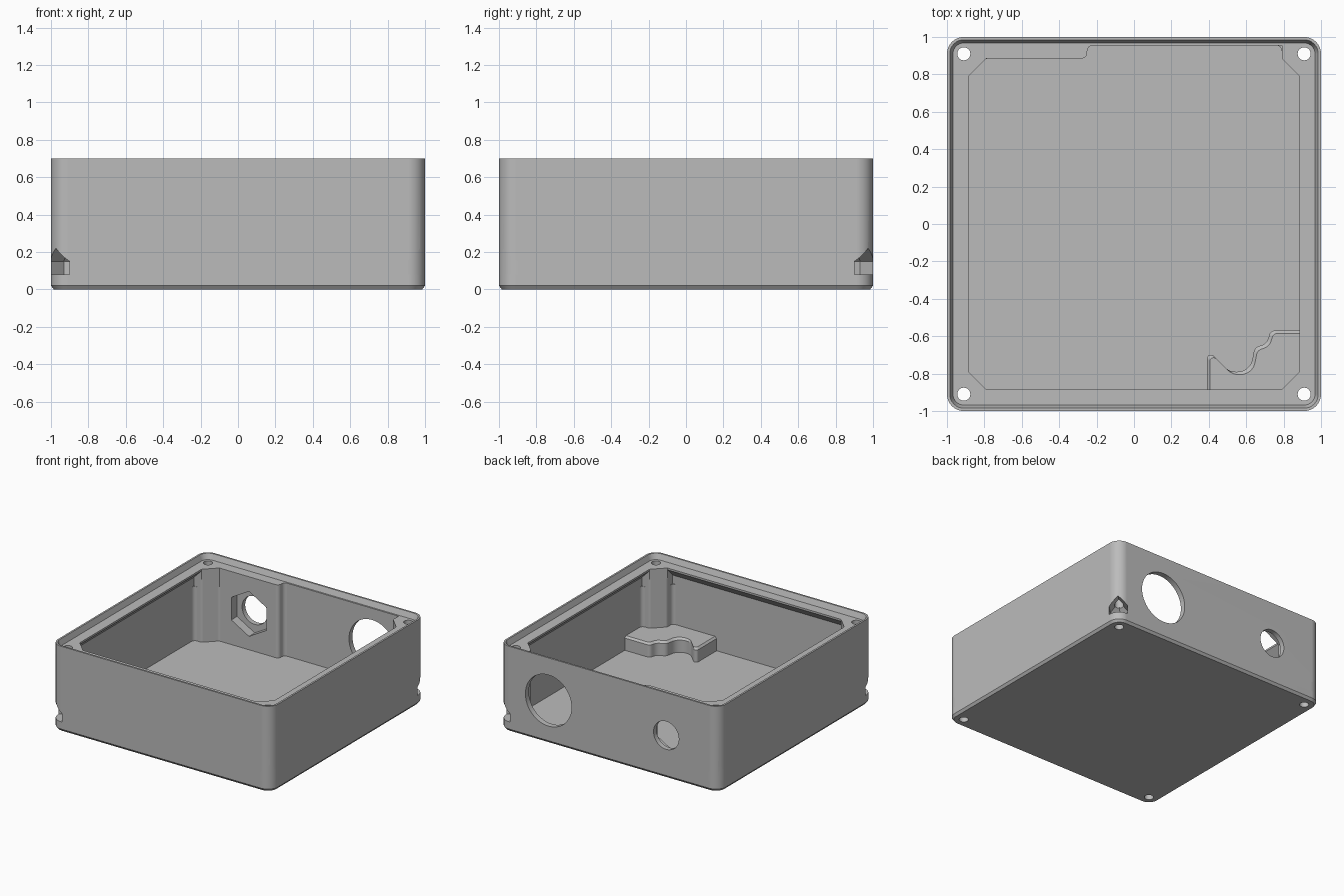
import bpy, bmesh, math
from mathutils import Vector, Matrix

if "Cube" in bpy.data.objects:
    bpy.data.objects.remove(bpy.data.objects["Cube"])

grey = bpy.data.materials.new("plain grey")
grey.use_nodes = True
grey.diffuse_color = (0.5, 0.5, 0.5, 1)
grey.node_tree.nodes["Principled BSDF"].inputs["Base Color"].default_value = (0.5, 0.5, 0.5, 1)


def fillet(corners, steps=8):
    """Outline from (x, y, radius) corners, rounding each one."""
    out = []
    for i, (x, y, r) in enumerate(corners):
        p = Vector((x, y))
        if not r:
            out.append(p)
            continue
        d1 = (Vector(corners[i - 1][:2]) - p).normalized()
        d2 = (Vector(corners[(i + 1) % len(corners)][:2]) - p).normalized()
        half = d1.angle(d2) / 2
        centre = p + (d1 + d2).normalized() * r / math.sin(half)
        start = p + d1 * r / math.tan(half) - centre
        end = p + d2 * r / math.tan(half) - centre
        sweep = math.atan2(start.x * end.y - start.y * end.x, start.dot(end))
        for s in range(steps + 1):
            out.append(centre + Matrix.Rotation(sweep * s / steps, 2) @ start)
    return out


def circle(x, y, r, n=48, turn=0.0):
    return [Vector((x + r * math.cos(turn + math.tau * i / n),
                    y + r * math.sin(turn + math.tau * i / n))) for i in range(n)]


def finish(name, bm):
    bmesh.ops.recalc_face_normals(bm, faces=bm.faces)
    mesh = bpy.data.meshes.new(name)
    bm.to_mesh(mesh)
    bm.free()
    mesh.materials.append(grey)
    obj = bpy.data.objects.new(name, mesh)
    bpy.context.collection.objects.link(obj)
    return obj


def loft(name, rings, matrix=Matrix()):
    """Closed solid through (outline, height) rings."""
    bm = bmesh.new()
    loops = [[bm.verts.new(matrix @ Vector((p.x, p.y, z))) for p in plan] for plan, z in rings]
    for a, b in zip(loops, loops[1:]):
        for i in range(len(a)):
            bm.faces.new((a[i - 1], a[i], b[i], b[i - 1]))
    bm.faces.new(loops[0])
    bm.faces.new(loops[-1])
    return finish(name, bm)


def hull(name, points, angle):
    bm = bmesh.new()
    turn = Matrix.Rotation(angle, 3, 'Z')
    for p in points:
        bm.verts.new(turn @ Vector(p))
    res = bmesh.ops.convex_hull(bm, input=bm.verts)
    bmesh.ops.dissolve_limit(bm, angle_limit=0.01, verts=bm.verts, edges=bm.edges)
    return finish(name, bm)


def combine(target, tool, operation='DIFFERENCE'):
    mod = target.modifiers.new(tool.name, 'BOOLEAN')
    mod.operation, mod.solver, mod.object = operation, 'EXACT', tool
    bpy.context.view_layer.objects.active = target
    bpy.ops.object.modifier_apply(modifier=mod.name)
    bpy.data.objects.remove(tool)


def rounded_square(h, r):
    return fillet([(h, -h, r), (h, h, r), (-h, h, r), (-h, -h, r)])


def quarter(points, k):
    """Turn (x, y, radius) corners by k quarter turns."""
    for _ in range(k):
        points = [(-y, x, r) for x, y, r in points]
    return points


# Outer shell with bottom chamfer and recessed lid seat
box = loft("enclosure_body", [
    (rounded_square(0.985, 0.075), 0), (rounded_square(1, 0.09), 0.02),
    (rounded_square(1, 0.09), 0.7), (rounded_square(0.985, 0.075), 0.7),
    (rounded_square(0.968, 0.058), 0.655)])

# Cavity between four corner posts, thicker at the back behind the small port
wall, brim, post, soft = 0.955, 0.885, 0.79, 0.03
floor = 0.055
lower, opening = [], []
thick_pad = [(-0.25, wall, soft), (-0.25, brim, soft)]
for k in range(4):
    side = [(wall, post, soft), (brim, post, soft)]
    nose = [(post, brim, soft), (post, wall, soft)]
    chamfer = [(brim, post, 0), (post, brim, 0)]
    if k == 1:
        lower += thick_pad + [(-post, brim, soft), (-brim, post, soft), (-wall, post, soft)]
        opening += thick_pad + quarter(chamfer, k)
    else:
        lower += quarter(side + nose, k)
        opening += quarter(chamfer, k)
    if k == 0:
        opening.append((post, wall, 0))
combine(box, loft("cavity", [(fillet(lower), floor), (fillet(lower), 0.57)]))
combine(box, loft("opening", [(fillet(opening), 0.5), (fillet(opening), 0.8)]))

# Sloped underside of the brim on the front and both sides
for angle in (0, math.pi, -math.pi / 2):
    combine(box, hull("brim_slope", [
        (x, s * post, z) for s in (-1, 1)
        for x, z in ((0.8, 0.5), (wall, 0.5), (wall, 0.57), (brim, 0.64), (0.8, 0.64))], angle))

# Raised wavy step in one corner of the floor
wave = fillet([(0.97, -0.57, 0), (0.73, -0.57, 0.03), (0.71, -0.64, 0.06),
               (0.645, -0.66, 0.04), (0.62, -0.79, 0.08), (0.51, -0.79, 0.08),
               (0.42, -0.70, 0.02), (0.39, -0.70, 0.019), (0.39, -0.97, 0),
               (0.8, -0.97, 0), (0.97, -0.8, 0)])
inner = [p + Vector((0.015, -0.015)) for p in wave]
combine(box, loft("floor_step", [(wave, 0.03), (wave, 0.155), (inner, 0.17)]), 'UNION')

# Screw holes and gabled nut pockets at the corners
hole, half = 0.91, 0.07
axis = hole * math.sqrt(2)
for k in range(4):
    angle = math.pi / 4 + k * math.pi / 2
    plan = [(1.6, -half), (1.6, half), (axis - 0.04, half),
            (axis - 0.081, 0), (axis - 0.04, -half)]
    combine(box, hull("nut_pocket", [(x, y, z) for x, y in plan for z in (0.08, 0.15)]
                      + [(1.6, 0, 0.22), (axis, 0, 0.22)], angle))
    x, y = axis * math.cos(angle), axis * math.sin(angle)
    bore = circle(x, y, 0.035, 24)
    combine(box, loft("screw_hole", [(bore, -0.1), (bore, 0.8)]))

# Round ports through the back wall, with a hexagonal recess inside the small one
to_back = Matrix(((1, 0, 0, 0), (0, 0, 1, 0), (0, 1, 0, 0), (0, 0, 0, 1)))
for name, plan, near, far in (
        ("large_port", circle(0.55, 0.35, 0.21), 0.9, 1.1),
        ("nut_recess", circle(-0.52, 0.35, 0.185, 6, math.pi / 6), 0.8, 0.96),
        ("small_port", circle(-0.52, 0.35, 0.115), 0.9, 1.1)):
    combine(box, loft(name, [(plan, near), (plan, far)], to_back))

# Smooth shading with sharp edges kept
bpy.ops.object.select_all(action='DESELECT')
box.select_set(True)
bpy.context.view_layer.objects.active = box
bpy.ops.object.shade_smooth_by_angle(angle=math.radians(30))
weighted = box.modifiers.new("weighted_normals", 'WEIGHTED_NORMAL')
weighted.keep_sharp = True
